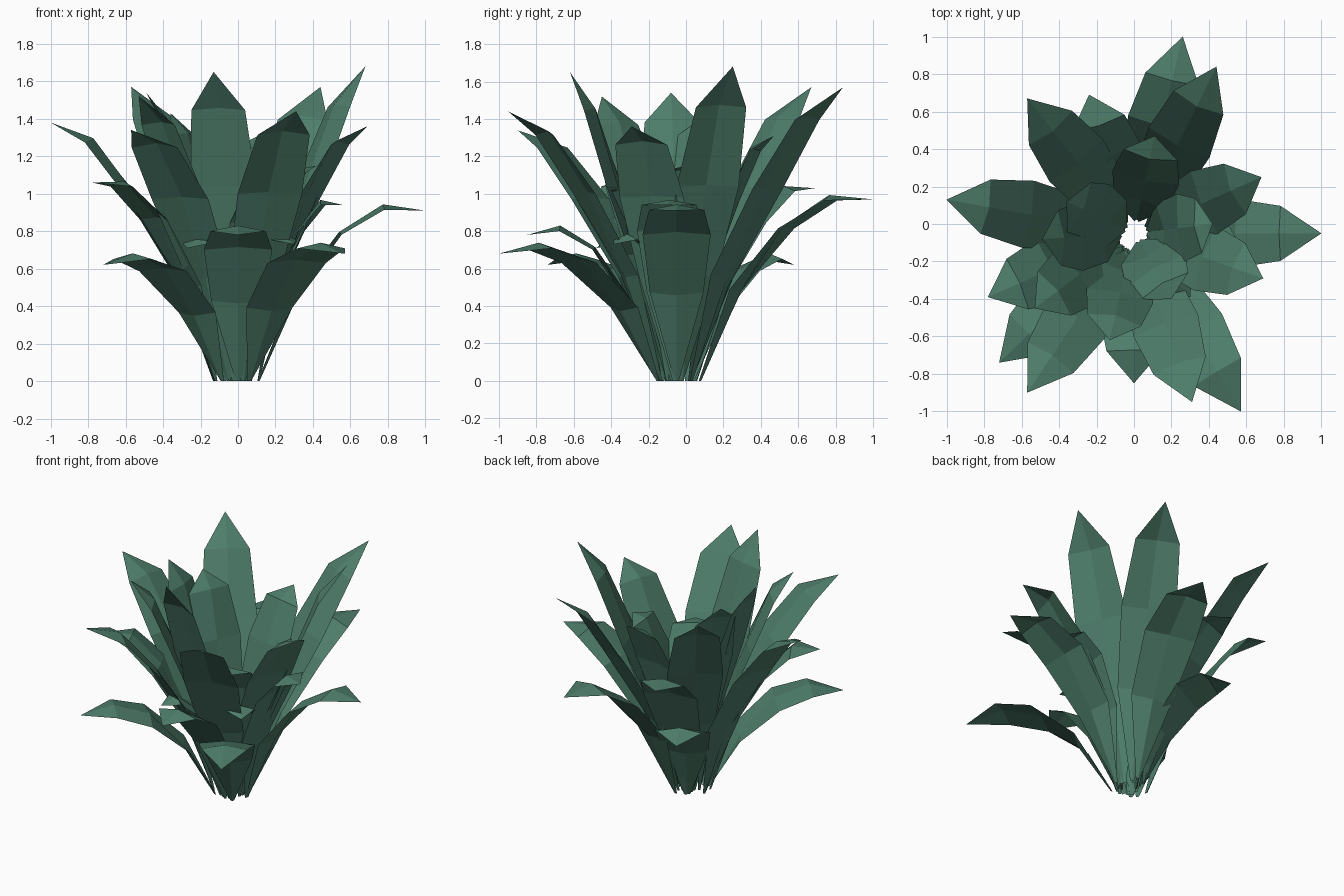
import bpy, bmesh
from mathutils import Vector

cube = bpy.data.objects.get("Cube")
if cube:
    bpy.data.objects.remove(cube, do_unlink=True)

green = bpy.data.materials.new("leaf green")
colour = (0.076, 0.205, 0.147, 1.0)
green.diffuse_color = colour
green.use_nodes = True
bsdf = green.node_tree.nodes["Principled BSDF"]
bsdf.inputs["Base Color"].default_value = colour
bsdf.inputs["Roughness"].default_value = 0.9

CENTRE = Vector((0.0, -0.05, 0.0))
UP = Vector((0, 0, 1))


def make_leaf(name, tip, base_radius, size=1.0):
    """Folded strip rising from the crown; lower tips arch over more."""
    tip = Vector(tip)
    out = Vector((tip.x, tip.y, 0)) - CENTRE
    reach = out.length
    out.normalize()
    side = UP.cross(out)
    droop = 1.65 - tip.z
    # rows: share of reach, share of height, half width, midrib fold
    rows = [
        (0.0, 0.0, 0.012, -0.01),
        (0.22, 0.34 + 0.23 * droop, 0.143, -0.03),
        (0.49, 0.63 + 0.32 * droop, 0.182, 0.02),
        (0.75, 0.88 + 0.19 * droop, 0.147, 0.03),
    ]
    spine = [CENTRE + out * (base_radius + s * (reach - base_radius)) + UP * h * tip.z
             for s, h, _, _ in rows] + [tip]
    bm = bmesh.new()
    previous = None
    for i, (_, _, half, fold) in enumerate(rows):
        along = (spine[i + 1] - spine[max(i - 1, 0)]).normalized()
        normal = along.cross(side)
        if normal.z < 0:
            normal = -normal
        if i == 0:
            normal = -out
        edge = spine[i] - normal * fold * 0.5
        row = [bm.verts.new(edge + side * half * size),
               bm.verts.new(spine[i] + normal * fold * 0.5),
               bm.verts.new(edge - side * half * size)]
        if previous:
            for k in range(2):
                bm.faces.new((previous[k], previous[k + 1], row[k + 1], row[k]))
        previous = row
    point = bm.verts.new(tip)
    for k in range(2):
        bm.faces.new((previous[k], previous[k + 1], point))
    mesh = bpy.data.meshes.new(name)
    bm.to_mesh(mesh)
    bm.free()
    mesh.materials.append(green)
    leaf = bpy.data.objects.new(name, mesh)
    bpy.context.collection.objects.link(leaf)


# tall leaves of the crown
tall = [(-0.13, -0.62, 1.65), (0.68, 0.25, 1.68), (0.44, 0.84, 1.57),
        (-0.57, 0.67, 1.57), (-0.53, -0.45, 1.52), (-0.49, -0.08, 1.54),
        (0.31, -0.95, 1.44), (0.69, -0.29, 1.36), (-0.57, -0.90, 1.34)]
# upright leaves around the heart
inner = [(0.11, 0.47, 1.31), (-0.36, 0.12, 1.43), (0.42, 0.0, 1.15),
         (0.20, -0.40, 1.02)]
# leaves that arch outward
arching = [(-1.0, 0.13, 1.38), (1.0, -0.05, 0.91), (0.26, 1.0, 0.97),
           (-0.24, 0.69, 1.03), (-0.78, -0.39, 1.06), (0.56, -0.10, 0.94)]
# low leaves with drooping tips
low = [(0.57, -1.0, 0.68), (0.0, -0.85, 0.78), (-0.72, -0.74, 0.62),
       (-0.33, 0.58, 0.62)]
# small leaves filling the gaps
small = [(-0.27, -0.48, 0.71), (0.30, -0.39, 0.73)]

groups = [("tall_leaf", tall, 0.07, 1.0), ("inner_leaf", inner, 0.05, 1.0),
          ("arching_leaf", arching, 0.11, 1.0), ("low_leaf", low, 0.10, 1.0),
          ("small_leaf", small, 0.07, 0.65)]
for group, tips, base_radius, size in groups:
    for n, tip in enumerate(tips, 1):
        # alternate roots sit a little further out
        make_leaf(f"{group}_{n}", tip, base_radius + 0.02 * (n % 2), size)
